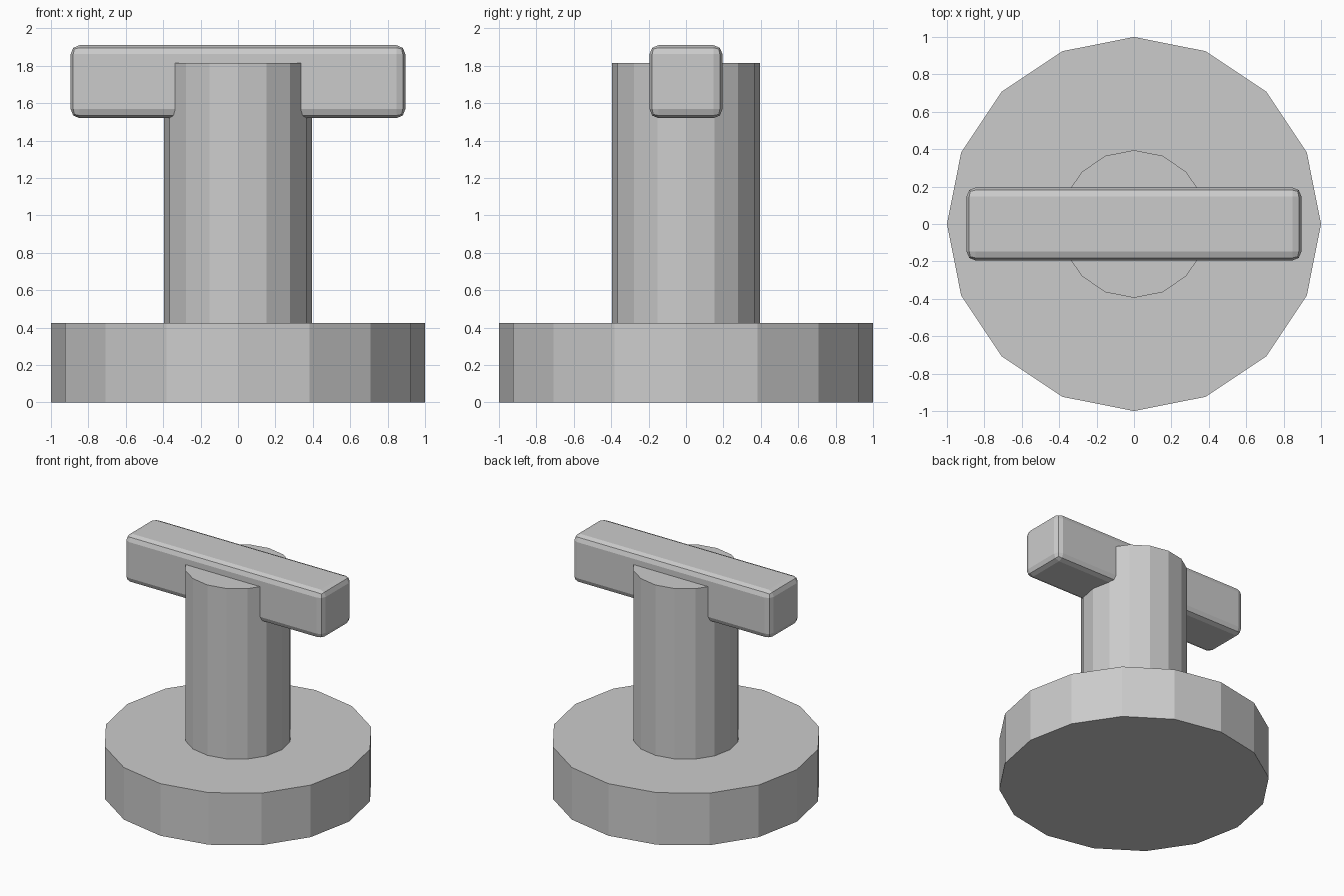
import bpy

if "Cube" in bpy.data.objects:
    bpy.data.objects.remove(bpy.data.objects["Cube"])


def cylinder(name, radius, z0, z1):
    """16-sided flat-shaded upright cylinder."""
    bpy.ops.mesh.primitive_cylinder_add(vertices=16, radius=radius, depth=z1 - z0,
                                        location=(0, 0, (z0 + z1) / 2))
    bpy.context.object.name = name
    return bpy.context.object


# Round foot and upright post
cylinder("base", 1.0, 0.0, 0.425)
cylinder("post", 0.395, 0.425, 1.815)

# Crossbar with rounded edges, set into the top of the post
bpy.ops.mesh.primitive_cube_add(size=1, location=(0, 0, 1.715))
bar = bpy.context.object
bar.name = "crossbar"
bar.scale = (1.79, 0.39, 0.39)
bpy.ops.object.transform_apply(location=False, rotation=False, scale=True)
bevel = bar.modifiers.new("rounded_edges", 'BEVEL')
bevel.width = 0.048
bevel.segments = 2
